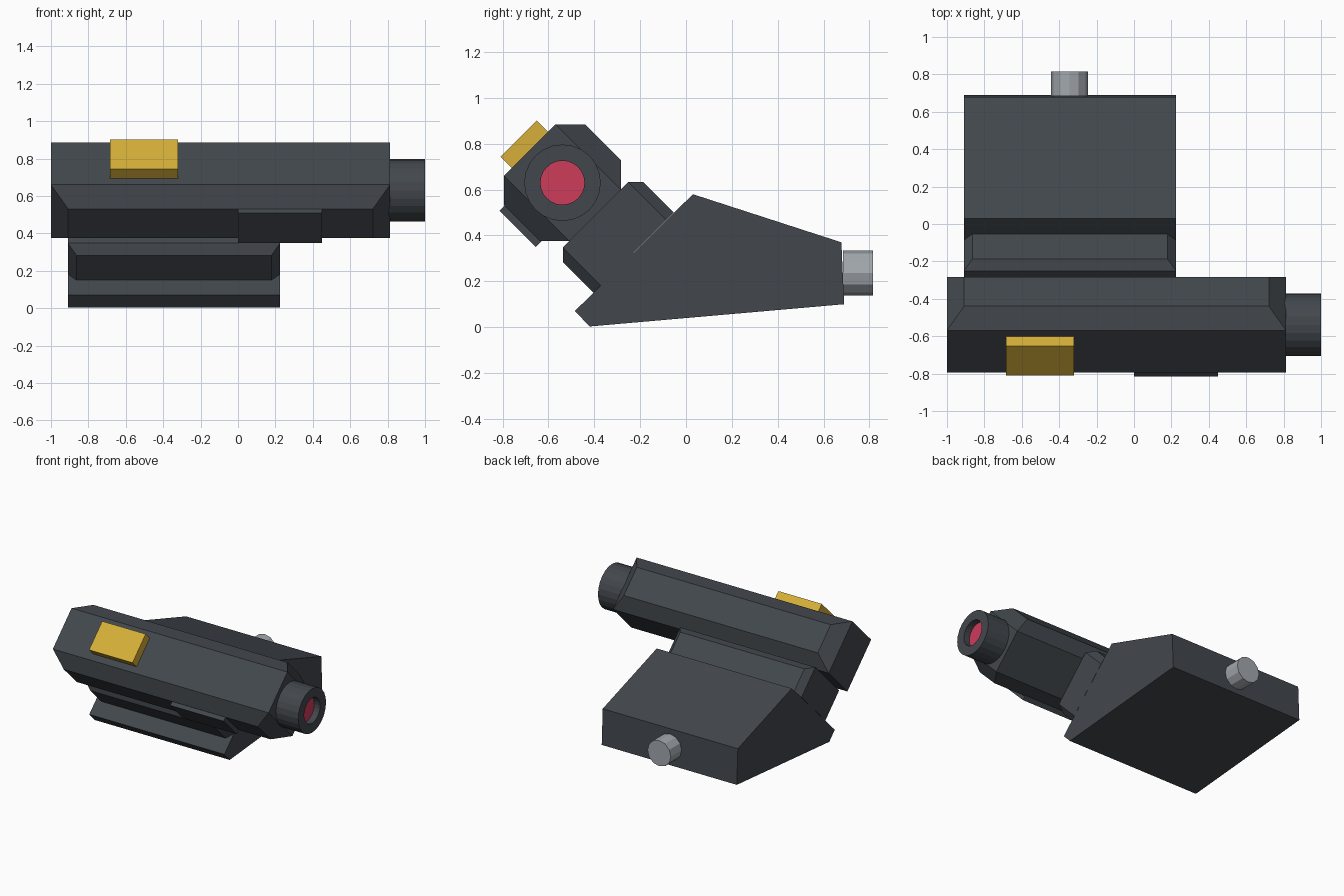
import bpy, bmesh, math
from mathutils import Matrix, Vector

if "Cube" in bpy.data.objects:
    bpy.data.objects.remove(bpy.data.objects["Cube"], do_unlink=True)


def material(name, rgb):
    m = bpy.data.materials.new(name)
    m.use_nodes = True
    m.diffuse_color = (*rgb, 1)
    m.node_tree.nodes["Principled BSDF"].inputs["Base Color"].default_value = (*rgb, 1)
    return m


slate = material("dark slate", (0.055, 0.064, 0.075))
yellow = material("amber yellow", (0.67, 0.43, 0.04))
red = material("lens red", (0.62, 0.045, 0.105))
silver = material("knob silver", (0.36, 0.39, 0.42))

TILT = math.radians(45)


def finish(name, bm, mat, tilt=0):
    bmesh.ops.recalc_face_normals(bm, faces=bm.faces)
    mesh = bpy.data.meshes.new(name)
    bm.to_mesh(mesh)
    bm.free()
    mesh.materials.append(mat)
    ob = bpy.data.objects.new(name, mesh)
    ob.rotation_euler.x = tilt
    bpy.context.collection.objects.link(ob)
    return ob


def tilted_block(name, mat, x, y, z, bevel=0, bevel_bottom=True):
    """Box in the tilted frame; bevels the borders of its two y sides."""
    bm = bmesh.new()
    bmesh.ops.create_cube(bm, size=1)
    for v in bm.verts:
        for i, (lo, hi) in enumerate((x, y, z)):
            v.co[i] = lo if v.co[i] < 0 else hi
    if bevel:
        edges = []
        for e in bm.edges:
            a, b = (v.co for v in e.verts)
            on_bottom = max(a.z, b.z) < z[0] + 0.001
            if abs(a.y - b.y) < 0.001 and (bevel_bottom or not on_bottom):
                edges.append(e)
        bmesh.ops.bevel(bm, geom=edges, offset=bevel, offset_type='OFFSET',
                        segments=1, profile=0.5, affect='EDGES')
    return finish(name, bm, mat, TILT)


def lathe(name, mat, profile, sides, matrix):
    """Turn (radius, height) points around z, capping both ends."""
    bm = bmesh.new()
    rings = []
    for r, h in profile:
        angles = [2 * math.pi * k / sides for k in range(sides)]
        rings.append([bm.verts.new((r * math.cos(a), r * math.sin(a), h)) for a in angles])
    for lower, upper in zip(rings, rings[1:]):
        for k in range(sides):
            n = (k + 1) % sides
            bm.faces.new((lower[k], lower[n], upper[n], upper[k]))
    bm.faces.new(rings[0])
    bm.faces.new(rings[-1])
    bm.transform(matrix)
    return finish(name, bm, mat)


# Main housing, its side plate and its button
tilted_block("housing", slate, (-1, 0.813), (-0.186, 0.315), (0.625, 1.028), bevel=0.092)
tilted_block("side_plate", slate, (0, 0.45), (-0.217, -0.18), (0.711, 0.935))
tilted_block("button", yellow, (-0.685, -0.32), (-0.046, 0.177), (1.0, 1.098))

# Rail between housing and base
tilted_block("rail", slate, (-0.91, 0.225), (-0.18, 0.316), (0.392, 0.626),
             bevel=0.046, bevel_bottom=False)

# Wedge base extruded from its side profile
profile = [(-0.485, 0.07), (-0.42, 0.003), (0.69, 0.10), (0.678, 0.37), (0.03, 0.58)]
bm = bmesh.new()
side = bm.faces.new([bm.verts.new((-0.91, y, z)) for y, z in profile])
extruded = bmesh.ops.extrude_face_region(bm, geom=[side], use_keep_orig=True)
bmesh.ops.translate(bm, vec=Vector((1.135, 0, 0)),
                    verts=[g for g in extruded["geom"] if isinstance(g, bmesh.types.BMVert)])
finish("wedge_base", bm, slate)

# Barrel with recessed lens
along_x = Matrix.Translation((0, -0.539, 0.63)) @ Matrix.Rotation(math.pi / 2, 4, 'Y')
lathe("barrel", slate, [(0.167, 0.8), (0.167, 1.0), (0.096, 1.0), (0.096, 0.945)], 24, along_x)
lathe("lens", red, [(0.096, 0.946), (0.096, 0.951)], 24, along_x)

# Rear adjustment knob
along_y = Matrix.Translation((-0.345, 0, 0.236)) @ Matrix.Rotation(-math.pi / 2, 4, 'X')
lathe("knob", silver, [(0.098, 0.685), (0.098, 0.815)], 12, along_y)
